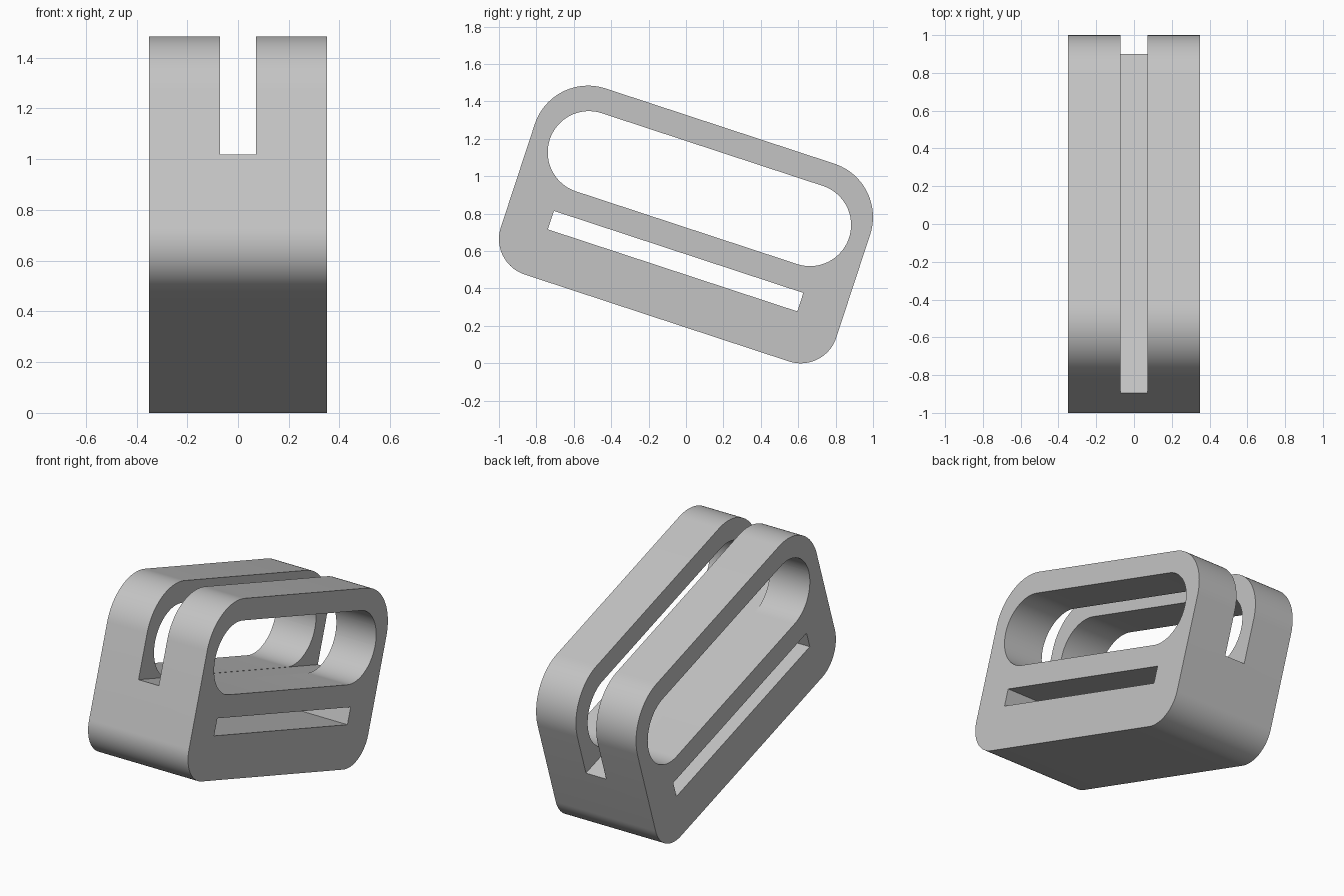
import bpy, bmesh, math

default = bpy.data.objects.get("Cube")
if default:
    bpy.data.objects.remove(default, do_unlink=True)

TILT = math.radians(-18.2)
CENTRE = (0, 0.013, 0.755)
HALF_WIDTH = 0.35

# One grey for the whole body
grey = bpy.data.materials.new("grey")
grey.use_nodes = True
colour = (0.55, 0.55, 0.55, 1)
grey.diffuse_color = colour
grey.node_tree.nodes["Principled BSDF"].inputs["Base Color"].default_value = colour


def rounded_rect(half_len, low, high, r_low, r_high, steps=24):
    """Outline in the side plane, with separate lower and upper corner radii."""
    corners = [(half_len, high, r_high, 0), (-half_len, high, r_high, 1),
               (-half_len, low, r_low, 2), (half_len, low, r_low, 3)]
    points = []
    for u, v, r, quarter in corners:
        if r == 0:
            points.append((u, v))
            continue
        cu = u - math.copysign(r, u)
        cv = v - r if quarter < 2 else v + r
        for i in range(steps + 1):
            a = (quarter + i / steps) * math.pi / 2
            points.append((cu + r * math.cos(a), cv + r * math.sin(a)))
    return points


def prism(name, outline, half_width):
    """Extrude a side outline across x and tilt it into place."""
    bm = bmesh.new()
    face = bm.faces.new([bm.verts.new((-half_width, u, v)) for u, v in outline])
    grown = bmesh.ops.extrude_face_region(bm, geom=[face])["geom"]
    bmesh.ops.translate(bm, vec=(2 * half_width, 0, 0),
                        verts=[g for g in grown if isinstance(g, bmesh.types.BMVert)])
    bmesh.ops.remove_doubles(bm, verts=bm.verts, dist=1e-5)
    bmesh.ops.recalc_face_normals(bm, faces=bm.faces)
    mesh = bpy.data.meshes.new(name)
    bm.to_mesh(mesh)
    bm.free()
    mesh.materials.append(grey)
    obj = bpy.data.objects.new(name, mesh)
    obj.location = CENTRE
    obj.rotation_euler.x = TILT
    bpy.context.collection.objects.link(obj)
    return obj


# Rounded block, softer at the top corners
body = prism("slotted_body", rounded_rect(0.944, -0.54, 0.54, 0.2, 0.3), HALF_WIDTH)

# Long oval window, narrow strap slot and central groove
cutters = [
    prism("window_cutter", rounded_rect(0.842, -0.032, 0.408, 0.22, 0.2199), 0.5),
    prism("strap_slot_cutter", rounded_rect(0.702, -0.272, -0.168, 0, 0), 0.5),
    prism("groove_cutter", rounded_rect(1.2, -0.033, 0.8, 0, 0), 0.071),
]

bpy.ops.object.select_all(action="DESELECT")
body.select_set(True)
bpy.context.view_layer.objects.active = body
for cutter in cutters:
    cutter.hide_render = True
    mod = body.modifiers.new(cutter.name, "BOOLEAN")
    mod.operation = "DIFFERENCE"
    mod.solver = "EXACT"
    mod.object = cutter
    bpy.ops.object.modifier_apply(modifier=mod.name)
    bpy.data.objects.remove(cutter, do_unlink=True)

bpy.ops.object.shade_smooth_by_angle(angle=math.radians(30))
